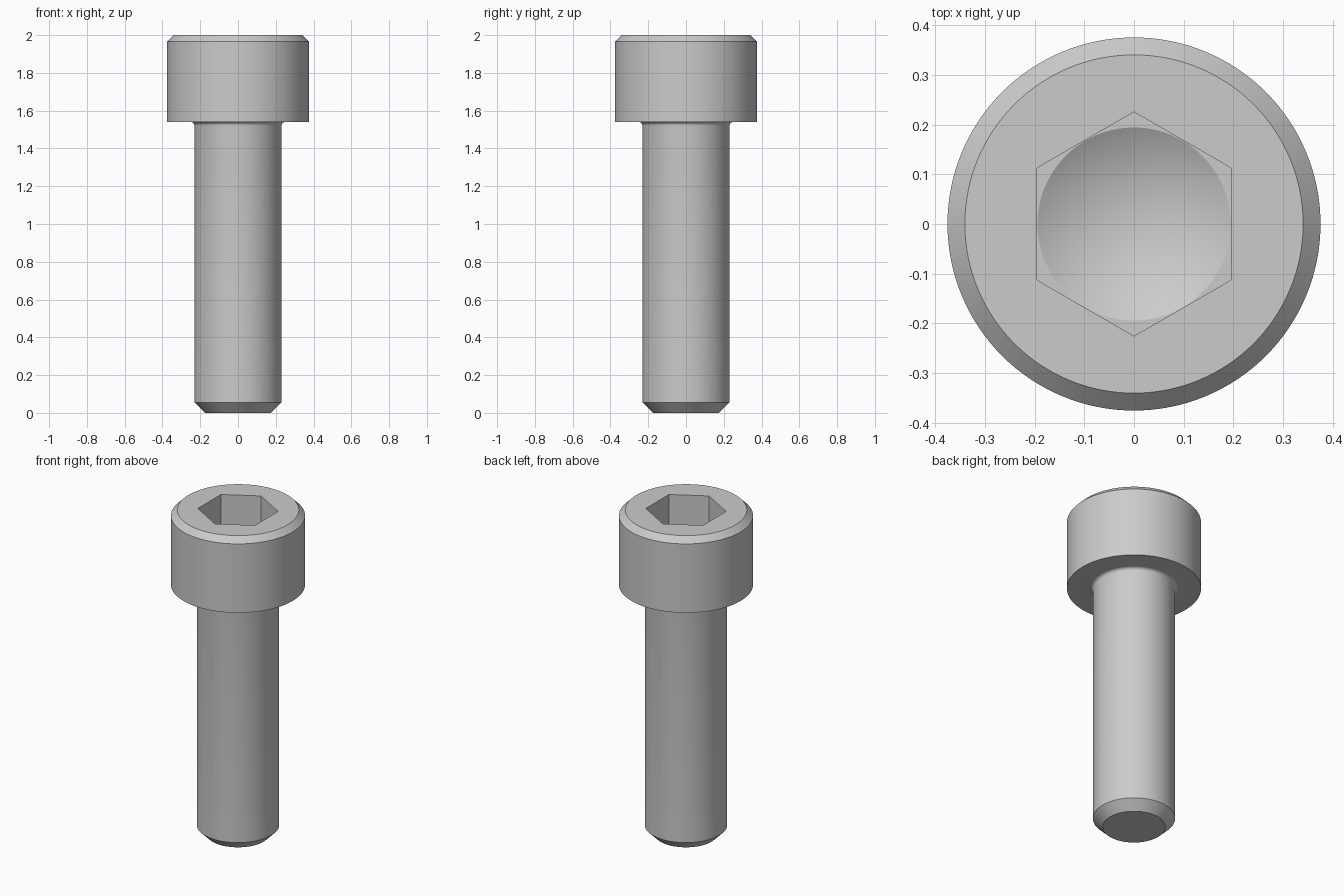
import bpy, bmesh
from math import pi, sin, cos, radians, tan

cube = bpy.data.objects.get("Cube")
if cube:
    bpy.data.objects.remove(cube, do_unlink=True)

SHANK_R, HEAD_R, TOP_R = 0.23, 0.375, 0.34
HEAD_Z, TOP_Z = 1.54, 2.0
FILLET, TIP = 0.02, 0.055
SOCKET_IN_R, SOCKET_DEPTH = 0.195, 0.23
SEGMENTS = 128

steel = bpy.data.materials.new("steel grey")
steel.use_nodes = True
steel.diffuse_color = (0.6, 0.6, 0.6, 1)
steel.node_tree.nodes["Principled BSDF"].inputs["Base Color"].default_value = (0.6, 0.6, 0.6, 1)


def lathe(name, profile, sides=SEGMENTS, turn=0.0):
    """Closed solid of revolution; capped at both profile ends."""
    bm = bmesh.new()
    rings = []
    for r, z in profile:
        if r == 0:
            rings.append([bm.verts.new((0, 0, z))] * sides)
        else:
            rings.append([bm.verts.new((r * cos(turn + 2 * pi * i / sides),
                                        r * sin(turn + 2 * pi * i / sides), z))
                          for i in range(sides)])
    for low, high in zip(rings, rings[1:]):
        for i in range(sides):
            j = (i + 1) % sides
            bm.faces.new(dict.fromkeys((low[i], low[j], high[j], high[i])))
    for ring, (r, z) in zip((rings[0], rings[-1]), (profile[0], profile[-1])):
        if r:
            bm.faces.new(ring)
    bmesh.ops.recalc_face_normals(bm, faces=bm.faces)
    mesh = bpy.data.meshes.new(name)
    bm.to_mesh(mesh)
    bm.free()
    mesh.materials.append(steel)
    obj = bpy.data.objects.new(name, mesh)
    bpy.context.collection.objects.link(obj)
    return obj


# Shank with chamfered tip, underhead fillet and chamfered cylindrical head
fillet = [(SHANK_R + FILLET * (1 - cos(a)), HEAD_Z - FILLET * (1 - sin(a)))
          for a in (radians(15 * k) for k in range(7))]
bolt = lathe("socket_head_bolt",
             [(SHANK_R - TIP, 0), (SHANK_R, TIP)] + fillet +
             [(HEAD_R, HEAD_Z), (HEAD_R, TOP_Z - (HEAD_R - TOP_R)), (TOP_R, TOP_Z)])

# Hexagonal socket, then a drilled conical floor
floor = TOP_Z - SOCKET_DEPTH
hexagon = lathe("hex_cutter", [(SOCKET_IN_R / cos(pi / 6), floor),
                               (SOCKET_IN_R / cos(pi / 6), TOP_Z + 0.1)], 6, pi / 6)
drill_r = SOCKET_IN_R - 0.001
drill = lathe("drill_cutter", [(0, floor - drill_r * tan(radians(30))),
                               (drill_r, floor), (drill_r, floor + 0.1)])

bpy.context.view_layer.objects.active = bolt
for cutter in (hexagon, drill):
    cutter.hide_render = True
    mod = bolt.modifiers.new(cutter.name, "BOOLEAN")
    mod.operation, mod.solver, mod.object = "DIFFERENCE", "EXACT", cutter
    bpy.ops.object.modifier_apply(modifier=mod.name)
    bpy.data.objects.remove(cutter, do_unlink=True)

# Smooth round surfaces, sharp rims
bpy.ops.object.select_all(action="DESELECT")
bolt.select_set(True)
bpy.ops.object.shade_smooth_by_angle(angle=radians(25))
